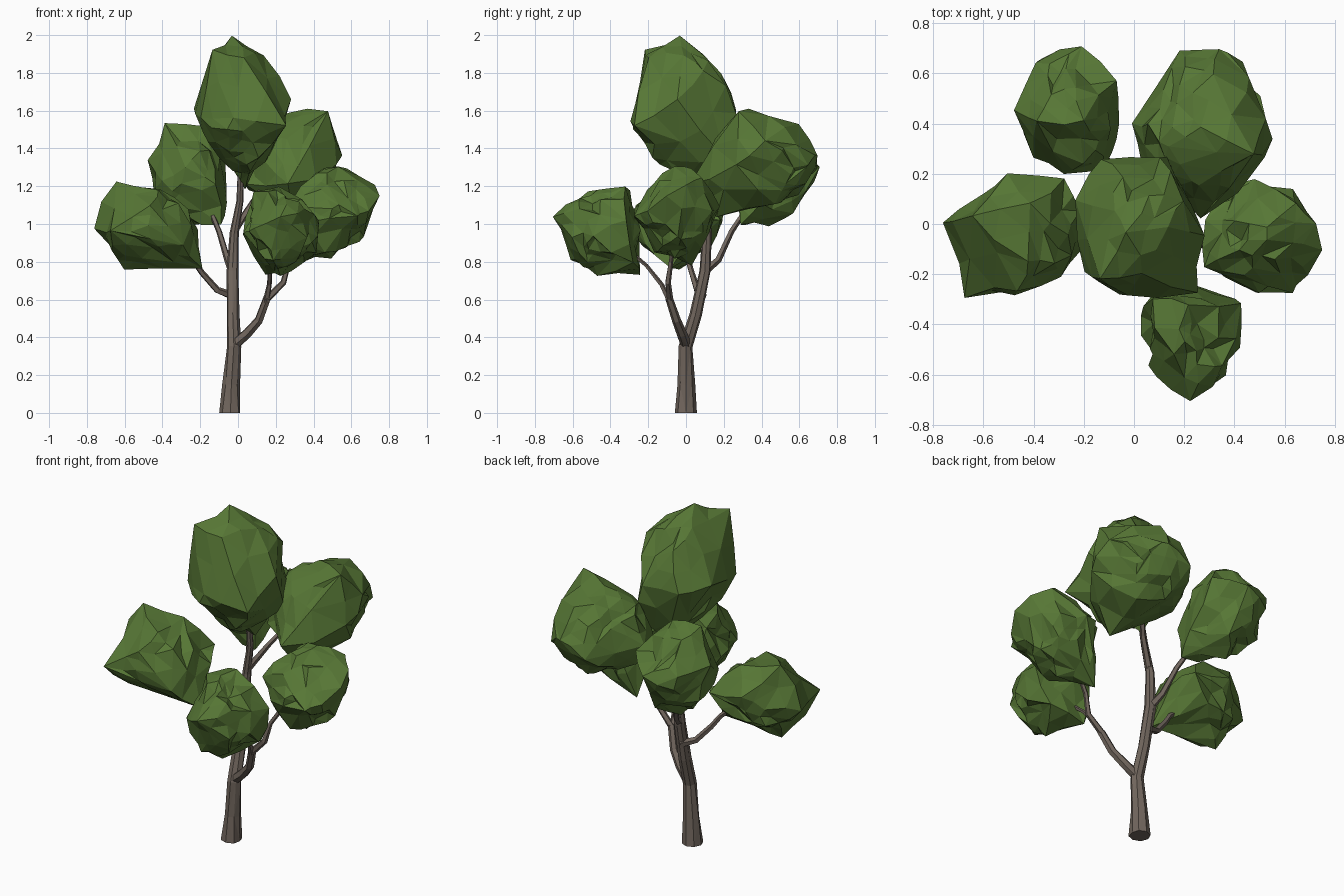
import bpy, bmesh, random
from mathutils import Vector

random.seed(5)

cube = bpy.data.objects.get("Cube")
if cube:
    bpy.data.objects.remove(cube, do_unlink=True)


def make_material(name, color):
    mat = bpy.data.materials.new(name)
    mat.use_nodes = True
    mat.diffuse_color = color
    mat.node_tree.nodes["Principled BSDF"].inputs["Base Color"].default_value = color
    return mat


bark = make_material("bark brown", (.165, .133, .11, 1))
leaf = make_material("leaf green", (.095, .185, .036, 1))


def add_object(name, bm, mat):
    bmesh.ops.recalc_face_normals(bm, faces=bm.faces)
    mesh = bpy.data.meshes.new(name)
    bm.to_mesh(mesh)
    bm.free()
    mesh.materials.append(mat)
    obj = bpy.data.objects.new(name, mesh)
    bpy.context.collection.objects.link(obj)


def limb(name, path, radii, sides=6):
    """Tapered, slightly knotted tube along a path."""
    bm = bmesh.new()
    points = [Vector(p) for p in path]
    rings = []
    for i, (p, r) in enumerate(zip(points, radii)):
        along = points[min(i + 1, len(points) - 1)] - points[max(i - 1, 0)]
        if p.z == 0:
            along = Vector((0, 0, 1))  # flat foot on the ground
        turn = Vector((0, 0, 1)).rotation_difference(along.normalized())
        ring = bmesh.ops.create_circle(bm, segments=sides, radius=r)["verts"]
        for v in ring:
            v.co = p + turn @ (v.co * random.uniform(.92, 1.1))
        rings.append(ring)
    for low, high in zip(rings, rings[1:]):
        for k in range(sides):
            n = (k + 1) % sides
            bm.faces.new((low[k], low[n], high[n], high[k]))
    bm.faces.new(rings[0])
    bm.faces.new(rings[-1])
    bmesh.ops.triangulate(bm, faces=bm.faces)
    add_object(name, bm, bark)


def foliage(name, corners):
    """Crumpled boulder: hull of its corners and a rounded core, then dented."""
    points = [Vector(c) for c in corners]
    low = Vector([min(axis) for axis in zip(*points)])
    high = Vector([max(axis) for axis in zip(*points)])
    mid = ((low + high) / 2 + sum(points, Vector()) / len(points)) / 2

    bm = bmesh.new()
    core = bmesh.ops.create_icosphere(bm, subdivisions=2, radius=1)["verts"]
    for v in core:
        v.co = mid + v.co * (high - low) / 2 * random.uniform(.76, .9)
    bmesh.ops.delete(bm, geom=bm.edges[:], context="EDGES_FACES")
    for p in points:
        bm.verts.new(p)
    bmesh.ops.convex_hull(bm, input=bm.verts[:])
    inside = [v for v in bm.verts if not v.link_faces]
    bmesh.ops.delete(bm, geom=inside, context="VERTS")

    # split the facets and dent the new points
    hull = set(bm.verts)
    long_edges = [e for e in bm.edges if e.calc_length() > .08]
    bmesh.ops.subdivide_edges(bm, edges=long_edges, cuts=1)
    bmesh.ops.triangulate(bm, faces=bm.faces)
    bm.normal_update()
    for v in bm.verts:
        if v not in hull:
            slide = Vector([random.uniform(-.016, .016) for _ in range(3)])
            v.co += v.normal * random.uniform(-.014, .02) + slide
    add_object(name, bm, leaf)


# Trunk and branches
limb("trunk",
     [(-.04, 0, 0), (-.035, 0, .15), (-.022, 0, .35), (-.028, .05, .52),
      (-.03, .1, .75), (-.02, .11, .95), (.01, .1, 1.12), (.02, .06, 1.4)],
     [.056, .045, .037, .033, .03, .025, .019, .015], 8)
limb("front_left_branch",
     [(-.02, 0, .36), (.05, -.02, .42), (.11, -.05, .49), (.155, -.09, .61)],
     [.03, .027, .023, .021])
limb("front_twig", [(.15, -.085, .59), (.165, -.13, .68), (.17, -.21, .78), (.2, -.35, .9)],
     [.018, .013, .011, .01], 5)
limb("left_twig", [(.15, -.085, .6), (.24, -.095, .69), (.27, -.08, .8), (.4, -.05, 1)],
     [.019, .016, .013, .012], 5)
limb("right_branch",
     [(-.03, .09, .62), (-.11, .06, .65), (-.19, .03, .74), (-.24, .01, .81), (-.4, -.03, .95)],
     [.022, .018, .016, .014, .01], 5)
limb("back_right_branch",
     [(-.03, .1, .75), (-.055, .17, .81), (-.1, .24, .96), (-.2, .4, 1.2)],
     [.022, .018, .015, .01], 5)
limb("back_left_branch", [(-.01, .11, .98), (.08, .17, 1.12), (.2, .3, 1.3)],
     [.019, .015, .01], 5)

# Leaf clumps
foliage("top_foliage", [
    (-.02, -.02, 2), (-.14, -.21, 1.92), (.05, -.21, 1.9), (-.04, -.3, 1.57),
    (-.22, -.2, 1.55), (-.24, .1, 1.62), (.2, .1, 1.82), (.27, -.05, 1.65),
    (.24, -.27, 1.52), (.1, .28, 1.6), (-.12, .27, 1.58), (.03, .12, 1.2),
    (0, -.12, 1.36), (.17, .22, 1.35)])
foliage("right_foliage", [
    (-.74, 0, .98), (-.65, .02, 1.22), (-.42, .08, 1.2), (-.5, .19, 1.05),
    (-.28, .18, 1.02), (-.22, .05, .98), (-.2, -.08, .78), (-.28, -.22, .9),
    (-.66, -.29, .95), (-.6, -.05, .77), (-.68, -.15, .85), (-.45, -.26, 1.1)])
foliage("back_right_foliage", [
    (-.22, .72, 1.3), (-.37, .64, 1.3), (-.38, .4, 1.53), (-.2, .42, 1.54),
    (-.48, .45, 1.33), (-.4, .27, 1.22), (-.28, .2, 1.3), (-.1, .22, 1.2),
    (-.07, .3, .98), (-.06, .4, 1.1), (-.08, .58, 1.35), (-.2, .55, 1.06),
    (-.44, .45, 1.17)])
foliage("back_left_foliage", [
    (.35, .71, 1.38), (.2, .68, 1.28), (.32, .6, 1.53), (.48, .29, 1.6),
    (.15, .3, 1.53), (-.02, .4, 1.3), (.02, .24, 1.2), (.28, .04, 1.2),
    (.3, .15, 1.05), (.53, .25, 1.3), (.52, .42, 1.45), (.44, .57, 1.3),
    (.25, .5, 1.15)])
foliage("left_foliage", [
    (.74, 0, 1.2), (.7, -.2, 1.07), (.62, -.28, 1.05), (.53, 0, 1.32),
    (.28, -.18, 1.1), (.28, -.05, .95), (.3, .03, .79), (.47, .18, 1.1),
    (.64, .08, 1.25), (.5, .05, .93), (.36, -.22, 1), (.3, 0, 1.15)])
foliage("front_foliage", [
    (.23, -.71, 1.05), (.1, -.6, .98), (.15, -.5, 1.17), (.22, -.33, 1.19),
    (.06, -.3, 1.14), (.02, -.37, .95), (.16, -.24, .72), (.35, -.27, .79),
    (.44, -.32, 1.03), (.42, -.5, .95), (.36, -.61, .93), (.2, -.45, .77)])
